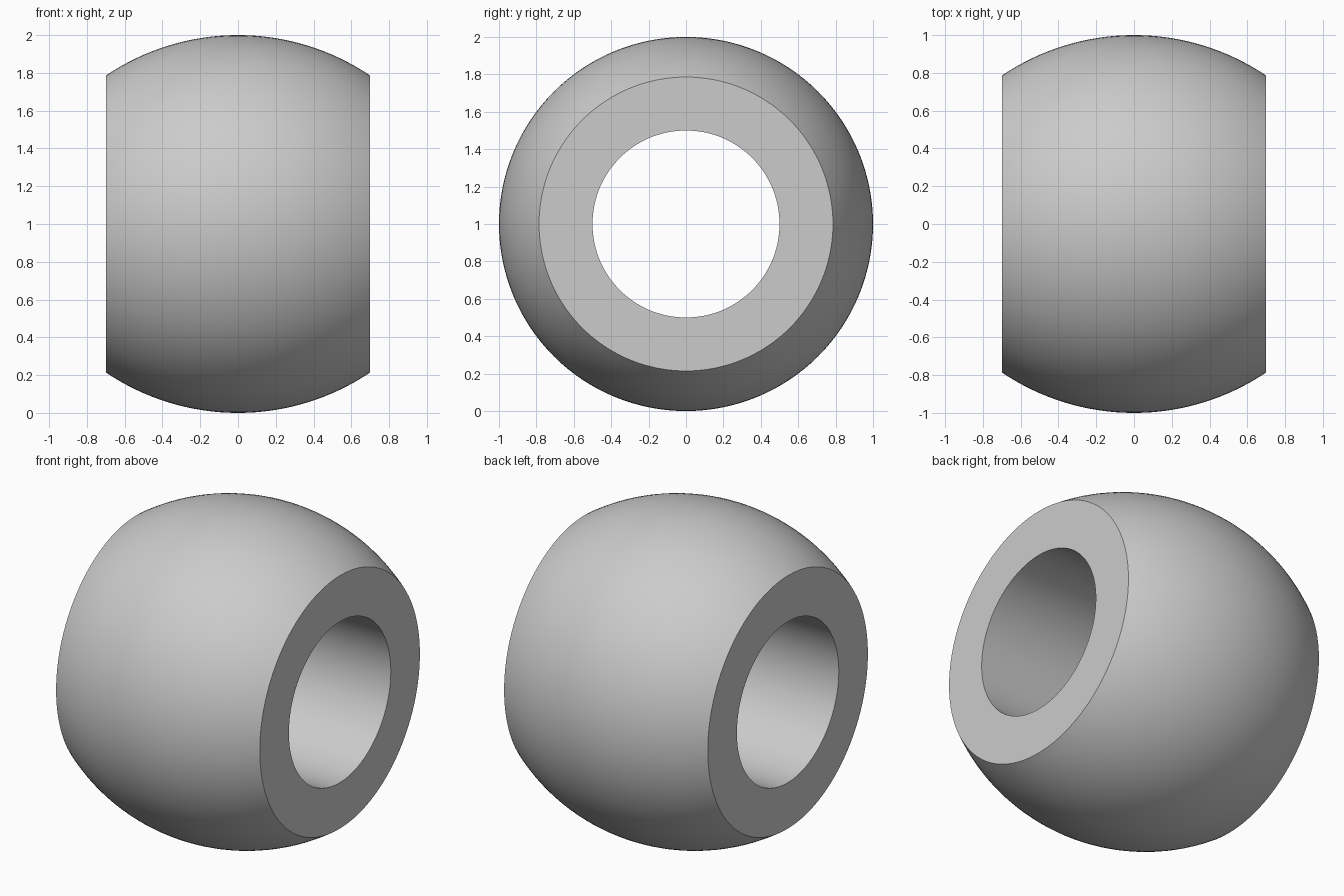
import bpy
import bmesh
import math
from mathutils import Matrix, Vector

cube = bpy.data.objects.get("Cube")
if cube:
    bpy.data.objects.remove(cube, do_unlink=True)

HALF_WIDTH = 0.7
BORE_RADIUS = 0.5
CROWN_RADIUS = 1.25   # radius of the barrel arc, larger than the ball itself
ARC_STEPS = 32
SEGMENTS = 128

# Plain grey material
grey = bpy.data.materials.new("grey")
grey.use_nodes = True
colour = (0.6, 0.6, 0.6, 1)
grey.diffuse_color = colour
grey.node_tree.nodes["Principled BSDF"].inputs["Base Color"].default_value = colour

# Cross-section: crowned outside arc closed by the straight bore
half_angle = math.asin(HALF_WIDTH / CROWN_RADIUS)
profile = []
for i in range(ARC_STEPS + 1):
    a = half_angle * (2 * i / ARC_STEPS - 1)
    profile.append(Vector((CROWN_RADIUS * math.sin(a), 0,
                           CROWN_RADIUS * math.cos(a) + 1 - CROWN_RADIUS)))
profile += [Vector((HALF_WIDTH, 0, BORE_RADIUS)), Vector((-HALF_WIDTH, 0, BORE_RADIUS))]

# Revolve the cross-section about the x axis
bm = bmesh.new()
rings = []
for s in range(SEGMENTS):
    turn = Matrix.Rotation(2 * math.pi * s / SEGMENTS, 3, 'X')
    rings.append([bm.verts.new(turn @ p) for p in profile])
for s, ring in enumerate(rings):
    following = rings[(s + 1) % SEGMENTS]
    for i in range(len(profile)):
        j = (i + 1) % len(profile)
        bm.faces.new((ring[i], ring[j], following[j], following[i]))
bmesh.ops.recalc_face_normals(bm, faces=bm.faces)

mesh = bpy.data.meshes.new("bored_ball")
bm.to_mesh(mesh)
bm.free()
mesh.materials.append(grey)
ball = bpy.data.objects.new("bored_ball", mesh)
ball.location.z = 1
bpy.context.collection.objects.link(ball)

# Smooth crown and bore, crisp rims
bpy.ops.object.select_all(action='DESELECT')
ball.select_set(True)
bpy.context.view_layer.objects.active = ball
bpy.ops.object.shade_smooth_by_angle(angle=math.radians(30))
